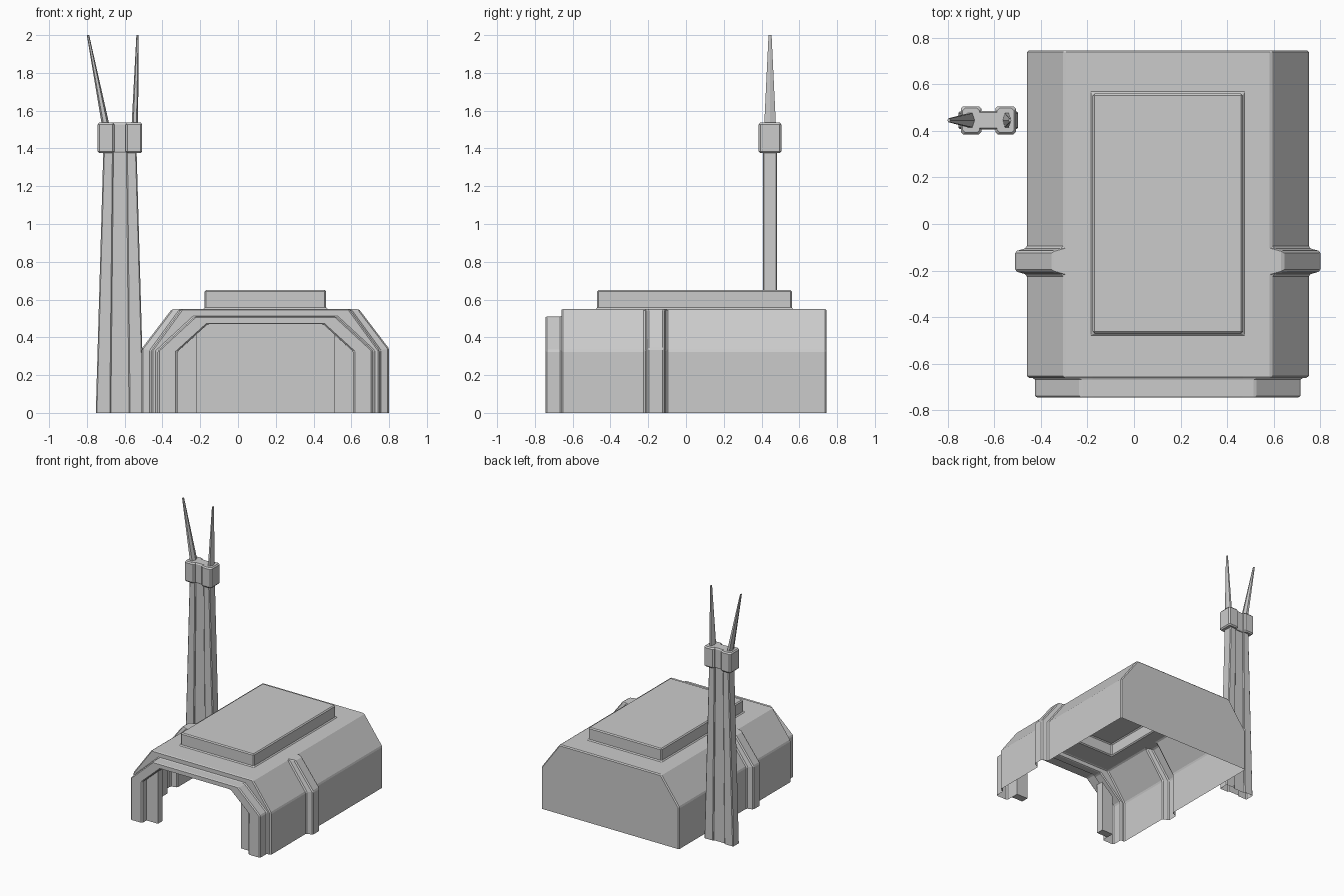
import bpy, bmesh
from mathutils import Vector

if "Cube" in bpy.data.objects:
    bpy.data.objects.remove(bpy.data.objects["Cube"])

CX = 0.145          # centre line of the building
TX, TY = -0.625, 0.445   # centre of the tower


def make_object(name, bm, bevel=0.0):
    bmesh.ops.remove_doubles(bm, verts=bm.verts, dist=1e-5)
    bmesh.ops.recalc_face_normals(bm, faces=bm.faces)
    mesh = bpy.data.meshes.new(name)
    bm.to_mesh(mesh)
    bm.free()
    ob = bpy.data.objects.new(name, mesh)
    bpy.context.collection.objects.link(ob)
    if bevel:
        mod = ob.modifiers.new("bevel", 'BEVEL')
        mod.width, mod.segments = bevel, 1
        mod.limit_method, mod.angle_limit = 'ANGLE', 0.6
    return ob


def loft(rings, closed, cap_start=False, cap_end=False):
    bm = bmesh.new()
    rows = [[bm.verts.new(p) for p in r] for r in rings]
    n = len(rows[0])
    for a, b in zip(rows, rows[1:]):
        for i in range(n if closed else n - 1):
            j = (i + 1) % n
            bm.faces.new((a[i], a[j], b[j], b[i]))
    if cap_start:
        bm.faces.new(rows[0])
    if cap_end:
        bm.faces.new(rows[-1])
    return bm


# Building shell: arch sections (half width, shoulder z, half roof, roof z)
HULL = (0.605, 0.33, 0.445, 0.55)
RIB = (0.655, 0.34, 0.495, 0.55)
LIP = (0.570, 0.33, 0.375, 0.51)
DOOR = (0.465, 0.325, 0.305, 0.47)


def arch(section, y, slab=0.0):
    w, zs, t, zt = section
    s = min(0.322, t - 0.02)
    half = [(w, 0), (w, zs), (t, zt), (s, zt), (s, zt + slab)]
    pts = [(-x, z) for x, z in half] + [(x, z) for x, z in reversed(half)]
    return [Vector((CX + x, y, z)) for x, z in pts]


shell = loft([
    arch(HULL, 0.745), arch(HULL, 0.56), arch(HULL, 0.56, 0.1),
    arch(HULL, -0.103, 0.1), arch(RIB, -0.117, 0.1),
    arch(RIB, -0.203, 0.1), arch(HULL, -0.217, 0.1),
    arch(HULL, -0.47, 0.1), arch(HULL, -0.47), arch(HULL, -0.66),
    arch(LIP, -0.66), arch(LIP, -0.745), arch(DOOR, -0.745), arch(DOOR, -0.66),
], closed=False, cap_start=True)
make_object("building_shell", shell, 0.008)

# Door posts just inside the opening
for side, label in ((-1, "left"), (1, "right")):
    outline = [(0.465, 0), (0.465, 0.325), (0.365, 0.415), (0.365, 0)]
    rings = [[(CX + side * x, y, z) for x, z in outline] for y in (-0.69, -0.63)]
    make_object("door_post_" + label, loft(rings, True, True, True))


# Tower: dumbbell cross-section with chamfered corners
def dumbbell(hx, hy, web_x, web_y, c, z):
    q = [(hx, hy - c), (hx - c, hy), (web_x + c, hy), (web_x, hy - c), (web_x, web_y)]
    right_top = q
    left_top = [(-x, y) for x, y in reversed(q)]
    top = right_top + left_top
    pts = top + [(-x, -y) for x, y in top]
    return [(TX + x, TY + y, z) for x, y in pts]


make_object("tower_shaft", loft([
    dumbbell(0.128, 0.038, 0.048, 0.028, 0.006, 0),
    dumbbell(0.088, 0.038, 0.034, 0.028, 0.006, 1.39)], True))
make_object("tower_head", loft([
    dumbbell(0.110, 0.052, 0.038, 0.034, 0.01, 1.375),
    dumbbell(0.118, 0.060, 0.030, 0.040, 0.01, 1.385),
    dumbbell(0.118, 0.060, 0.030, 0.040, 0.01, 1.527),
    dumbbell(0.110, 0.052, 0.038, 0.034, 0.01, 1.537)], True, True, True))


# Antennas: leaning tapered spikes, diamond-like six-sided section
def spike(cx, rx, ry, z):
    sec = [(1, 0), (0.5, 0.9), (-0.5, 0.9), (-1, 0), (-0.5, -0.9), (0.5, -0.9)]
    return [(cx + rx * x, TY + ry * y, z) for x, y in sec]


for label, base, tip, rx in (("left", -0.702, -0.794, 0.02), ("right", -0.546, -0.532, 0.017)):
    make_object("antenna_" + label, loft(
        [spike(base, rx, 0.034, 1.53), spike(tip, 0.006, 0.009, 2.0)], True, True, True))
